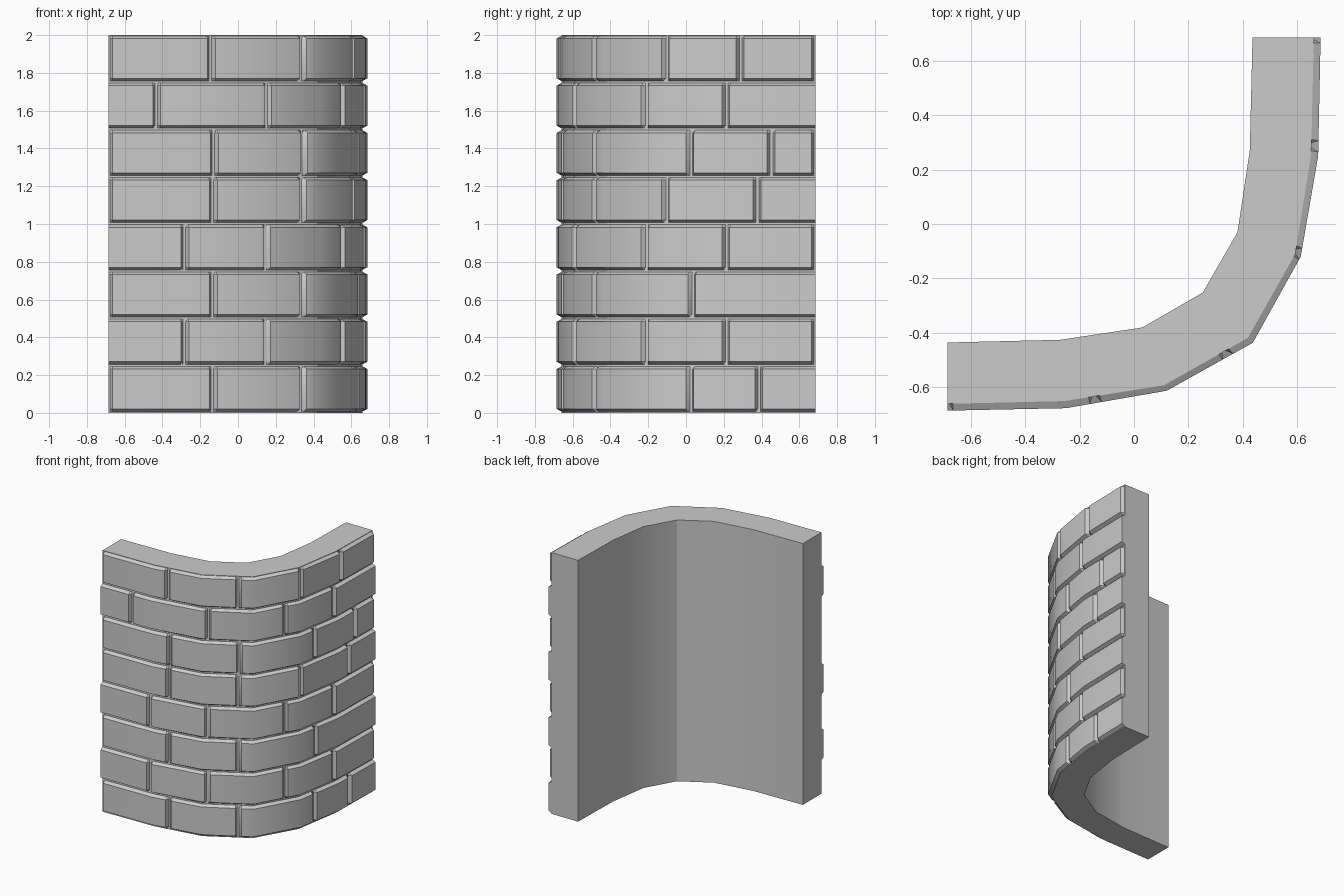
import bpy, bmesh
from math import radians
from mathutils import Vector

cube = bpy.data.objects.get("Cube")
if cube:
    bpy.data.objects.remove(cube, do_unlink=True)

END = 0.685
ROW = 0.25
GAP = 0.007
CHAMFER = 0.014

stone = bpy.data.materials.new("grey stone")
stone.use_nodes = True
stone.diffuse_color = (0.6, 0.6, 0.6, 1)
stone.node_tree.nodes["Principled BSDF"].inputs["Base Color"].default_value = (0.6, 0.6, 0.6, 1)


def curve(half):
    """Plan path, mirrored across the corner diagonal."""
    pts = [Vector(p) for p in half]
    return pts + [Vector((-p.y, -p.x)) for p in reversed(pts[:-1])]


inner = curve([(-END, -0.435), (-0.27, -0.425), (0.03, -0.38), (0.252, -0.252)])
mortar = curve([(-END, -0.66), (-0.255, -0.65), (0.11, -0.592), (0.418, -0.418)])
outer = curve([(-END, -END), (-0.25, -0.676), (0.12, -0.612), (0.436, -0.436)])

# Distance along the outer path at each of its corners
dist = [0.0]
for p, q in zip(outer, outer[1:]):
    dist.append(dist[-1] + (q - p).length)


def at(path, s):
    for i in range(len(dist) - 1):
        if s <= dist[i + 1] + 1e-6:
            return path[i].lerp(path[i + 1], (s - dist[i]) / (dist[i + 1] - dist[i]))
    return path[-1]


def locate(axis, value):
    """Distance along the path where x (axis 0) or y (axis 1) has the value."""
    for i in range(len(outer) - 1):
        a, b = outer[i][axis], outer[i + 1][axis]
        if a <= value <= b:
            return dist[i] + (value - a) / (b - a) * (dist[i + 1] - dist[i])
    return dist[-1]


def loft(name, sections, angle):
    """Skin closed cross-sections and cap both ends."""
    bm = bmesh.new()
    rings = [[bm.verts.new(p) for p in ring] for ring in sections]
    n = len(rings[0])
    for r, t in zip(rings, rings[1:]):
        for k in range(n):
            bm.faces.new((r[k], r[(k + 1) % n], t[(k + 1) % n], t[k]))
    bm.faces.new(rings[0])
    bm.faces.new(rings[-1])
    bmesh.ops.recalc_face_normals(bm, faces=bm.faces)
    mesh = bpy.data.meshes.new(name)
    bm.to_mesh(mesh)
    bm.free()
    mesh.materials.append(stone)
    obj = bpy.data.objects.new(name, mesh)
    bpy.context.collection.objects.link(obj)
    bpy.ops.object.select_all(action='DESELECT')
    obj.select_set(True)
    bpy.context.view_layer.objects.active = obj
    bpy.ops.object.shade_smooth_by_angle(angle=radians(angle))


def brick(name, a, b, z0, z1, flush_a, flush_b):
    heights = (z0, z0 + CHAMFER, z1 - CHAMFER, z1)

    def ring(s, raised):
        base = at(mortar, s)
        face = at(outer, s) if raised else base
        return [(*(face if k in (1, 2) else base), z) for k, z in enumerate(heights)]

    start = a if flush_a else a + GAP + CHAMFER
    stop = b if flush_b else b - GAP - CHAMFER
    stations = [start] + [d for d in dist if start + 0.005 < d < stop - 0.005] + [stop]
    rings = [ring(s, True) for s in stations]
    if not flush_a:
        rings.insert(0, ring(a + GAP, False))
    if not flush_b:
        rings.append(ring(b - GAP, False))
    loft(name, rings, 35)


# Backing wall
loft("wall_core", [[(*i, 0), (*m, 0), (*m, 2), (*i, 2)] for i, m in zip(inner, mortar)], 25)

# Courses from the bottom: front joints (x), side joints (y), cut start, cut end
courses = [
    ((-0.13, 0.345), (0.02, 0.385), False, True),
    ((-0.28, 0.155), (-0.22, 0.21), True, False),
    ((-0.13, 0.345), (0.03,), False, True),
    ((-0.28, 0.155), (-0.22, 0.21), True, False),
    ((-0.13, 0.345), (-0.11, 0.375), False, True),
    ((-0.125, 0.35), (0.02, 0.45), False, False),
    ((-0.43, 0.16), (-0.22, 0.21), True, True),
    ((-0.14, 0.345), (-0.11, 0.285), False, False),
]
for row, (front, side, cut_start, cut_end) in enumerate(courses):
    joints = [0.0] + [locate(0, x) for x in front] + [locate(1, y) for y in side] + [dist[-1]]
    last = len(joints) - 2
    for k in range(last + 1):
        z0 = row * ROW + GAP
        z1 = min((row + 1) * ROW - GAP / 2, 1.998)
        brick(f"brick_row{row + 1}_{k + 1}", joints[k], joints[k + 1], z0, z1,
              cut_start and k == 0, cut_end and k == last)
